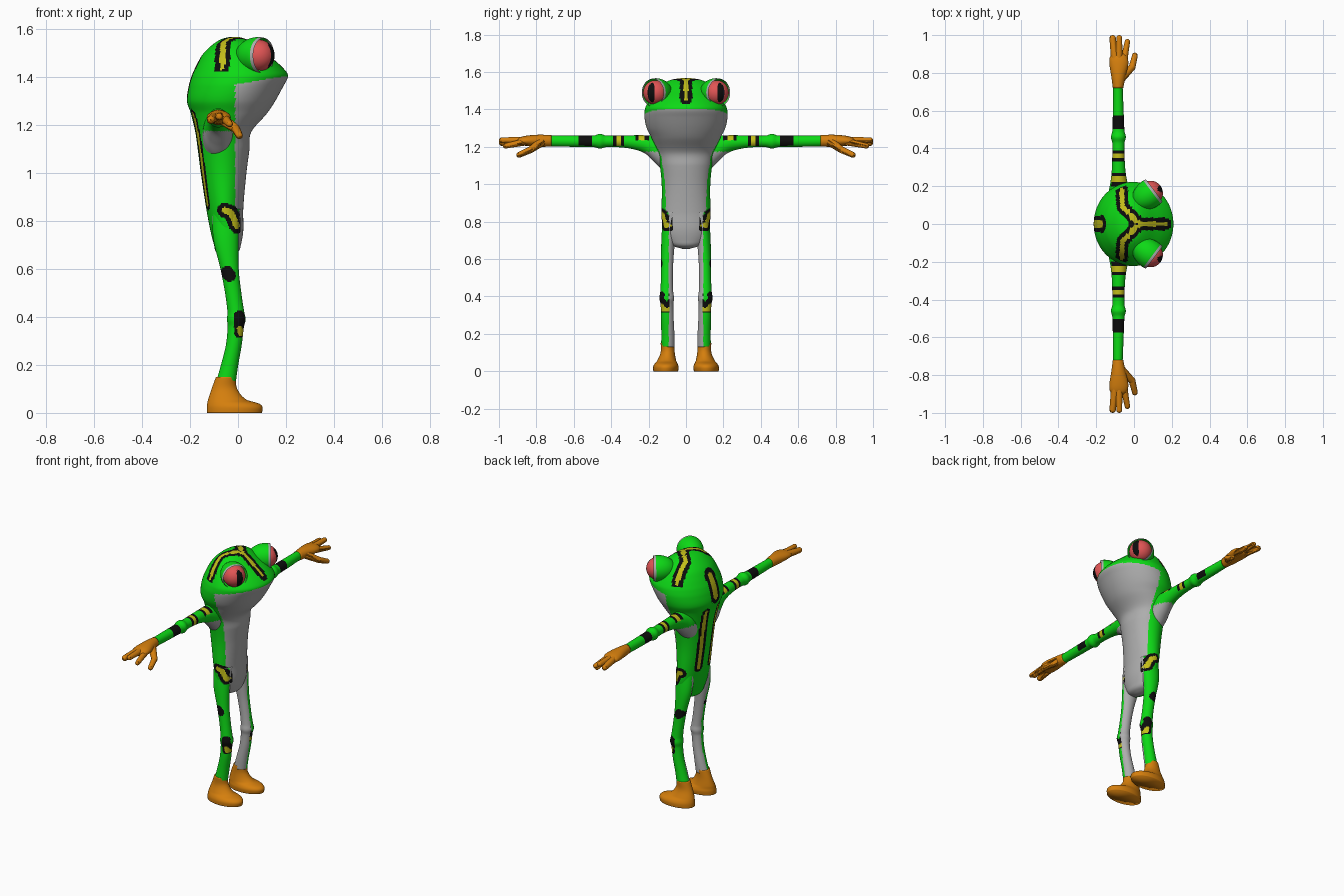
import bpy, bmesh, math
from mathutils import Vector, Matrix

if "Cube" in bpy.data.objects:
    bpy.data.objects.remove(bpy.data.objects["Cube"])

COLOURS = {
    "skin green": (0.004, 0.70, 0.008), "belly grey": (0.42, 0.42, 0.42),
    "marking black": (0.004, 0.004, 0.004), "marking yellow": (0.55, 0.52, 0.01),
    "hand orange": (0.66, 0.21, 0.004), "eye red": (0.75, 0.09, 0.09)}
MATS = []
for n, c in COLOURS.items():
    m = bpy.data.materials.new(n)
    m.diffuse_color = (*c, 1)
    m.use_nodes = True
    m.node_tree.nodes["Principled BSDF"].inputs["Base Color"].default_value = m.diffuse_color
    MATS.append(m)
GREEN, GREY, BLACK, YELLOW, ORANGE, RED = range(6)


def finish(bm, name, rule):
    """Turn a bmesh into a smooth object; rule(centre) gives the colour."""
    bmesh.ops.recalc_face_normals(bm, faces=bm.faces)
    for f in bm.faces:
        f.smooth = True
        f.material_index = rule(f.calc_center_median())
    me = bpy.data.meshes.new(name)
    bm.to_mesh(me)
    bm.free()
    for m in MATS:
        me.materials.append(m)
    ob = bpy.data.objects.new(name, me)
    bpy.context.collection.objects.link(ob)


def sample(secs, t):
    """Smooth (cubic) interpolation between cross-sections."""
    i = max(k for k in range(len(secs) - 1) if secs[k][0] <= t or k == 0)

    def slope(k, j):
        a, b = secs[max(k - 1, 0)], secs[min(k + 1, len(secs) - 1)]
        return (b[j] - a[j]) / (b[0] - a[0])
    p, q = secs[i], secs[i + 1]
    h = q[0] - p[0]
    u = (t - p[0]) / h
    return [(2*u**3 - 3*u*u + 1)*p[j] + (u**3 - 2*u*u + u)*h*slope(i, j)
            + (3*u*u - 2*u**3)*q[j] + (u**3 - u*u)*h*slope(i + 1, j) for j in range(1, 5)]


def loft(name, secs, rule, step, sides, place):
    """Oval rings (t, a0, a1, b0, b1) joined along t; place() maps to x, y, z."""
    bm = bmesh.new()
    n = int((secs[-1][0] - secs[0][0]) / step) + 1
    rings = []
    for i in range(n + 1):
        t = secs[0][0] + (secs[-1][0] - secs[0][0]) * i / n
        a0, a1, b0, b1 = sample(secs, t)
        rings.append([bm.verts.new(place((a0 + a1)/2 + (a1 - a0)/2*math.cos(w),
                                         (b0 + b1)/2 + (b1 - b0)/2*math.sin(w), t))
                      for w in (2*math.pi*k/sides for k in range(sides))])
    for r, s in zip(rings, rings[1:]):
        for k in range(sides):
            bm.faces.new((r[k], r[(k+1) % sides], s[(k+1) % sides], s[k]))
    bm.faces.new(rings[0])
    bm.faces.new(rings[-1])
    finish(bm, name, rule)


def marking(u, v, path, black, yellow):
    """Colour of a stripe painted along a 2D path, or None outside it."""
    p, d = Vector((u, v)), 9.0
    for a, b in zip(path, path[1:]):
        a, b = Vector(a), Vector(b)
        k = min(1, max(0, (p - a).dot(b - a) / (b - a).length_squared))
        d = min(d, (p - a - (b - a)*k).length)
    return YELLOW if d < yellow else BLACK if d < black else None


def first(*options):
    return next((o for o in options if o is not None), GREEN)


# Markings given as path, black half width, yellow half width
CROWN = ([(0.165, 0), (0.03, 0), (-0.06, 0.09), (-0.065, 0.18)], 0.033, 0.012)
NAPE = ([(0, 1.33), (0, 1.45)], 0.045, 0.02)
BACK = ([(0.055, 0.87), (0.055, 1.05), (0.06, 1.24)], 0.027, 0.012)
HIP = ([(-0.055, 0.845), (-0.03, 0.835), (-0.005, 0.78)], 0.031, 0.013)
THIGH = ([(-0.045, 0.585), (-0.035, 0.575)], 0.027, 0)
KNEE = ([(0.005, 0.405), (0.008, 0.335)], 0.023, 0)
KNEE_DOT = ([(0.008, 0.35), (0.012, 0.33)], 0.012, 0.012)


def body_rule(c):
    y = abs(c.y)
    if c.z > 1.425:
        m = marking(c.x, y, *CROWN)
        if m is not None:
            return m
    if c.x < -0.08:
        return first(marking(y, c.z, *NAPE), marking(y, c.z, *BACK),
                     marking(c.x, c.z, *HIP) if y > 0.07 else None)
    if y > 0.07:
        m = marking(c.x, c.z, *HIP)
        if m is not None:
            return m
    if c.z < 1.372 + 0.16*c.x and c.x > (-0.012 if c.z > 0.7 else -0.06):
        return GREY
    return GREEN


def arm_rule(c):
    y = abs(c.y)
    if y < 0.28 and c.z < 1.175:
        return GREY
    for pos, black, yellow, low in ((0.235, 0.035, 0.015, 1.235), (0.36, 0.032, 0.014, 1.205),
                                    (0.54, 0.037, 0.0, 1.205)):
        if abs(y - pos) < black and c.z > low:
            return YELLOW if abs(y - pos) < yellow else BLACK
    return GREEN


def leg_rule(c):
    y = abs(c.y)
    if y > 0.09:
        m = first(marking(c.x, c.z, *HIP), marking(c.x, c.z, *KNEE_DOT),
                  marking(c.x, c.z, *KNEE), marking(c.x, c.z, *THIGH))
        if m != GREEN:
            return m
    return GREY if y < 0.092 else GREEN


# Head and torso: z, back x, front x, half width
TORSO = [(.655, -.06, -.03, .02), (.67, -.09, 0, .07), (.70, -.10, .012, .10),
         (.76, -.115, .022, .125), (.85, -.132, .022, .13), (1.0, -.155, .035, .13),
         (1.1, -.168, .048, .14), (1.17, -.178, .055, .155), (1.25, -.197, .122, .185),
         (1.3, -.213, .155, .21), (1.36, -.206, .188, .222), (1.4, -.195, .208, .22),
         (1.42, -.187, .203, .213), (1.46, -.168, .165, .19), (1.5, -.143, .115, .16),
         (1.54, -.10, .065, .115), (1.56, -.065, .03, .075), (1.568, -.03, 0, .02)]
loft("head_and_torso", [(z, a, b, -w, w) for z, a, b, w in TORSO], body_rule,
     0.005, 128, lambda a, b, t: (a, b, t))

# Arm and palm: y, x range, z range
ARM = [(.05, -.15, -.02, 1.02, 1.26), (.13, -.145, -.02, 1.08, 1.262),
       (.17, -.135, -.025, 1.12, 1.262), (.22, -.125, -.035, 1.165, 1.262),
       (.28, -.118, -.045, 1.187, 1.262), (.36, -.115, -.05, 1.198, 1.261),
       (.43, -.115, -.05, 1.198, 1.261), (.46, -.122, -.043, 1.19, 1.27),
       (.49, -.115, -.05, 1.198, 1.261), (.6, -.112, -.055, 1.2, 1.26),
       (.73, -.11, -.06, 1.203, 1.26)]
PALM = [(.72, -.112, -.057, 1.202, 1.262), (.78, -.12, -.045, 1.2, 1.265),
        (.85, -.13, -.03, 1.205, 1.26), (.89, -.125, -.04, 1.21, 1.25),
        (.91, -.10, -.07, 1.22, 1.235)]
# Leg: z, centre x, centre y, half depth, half width
LEG = [(.13, -.05, .097, .041, .036), (.2, -.035, .097, .036, .035),
       (.28, -.018, .10, .033, .034), (.36, -.009, .102, .034, .034),
       (.39, -.007, .103, .039, .04), (.42, -.009, .103, .035, .035),
       (.5, -.02, .102, .034, .032), (.6, -.035, .10, .038, .033),
       (.72, -.05, .093, .052, .038), (.85, -.05, .075, .06, .045)]
# Foot: z, x range, y range
FOOT = [(0, -.13, .10, .042, .175), (.025, -.13, .102, .04, .175),
        (.04, -.128, .085, .045, .168), (.055, -.125, .035, .052, .155),
        (.1, -.11, -.003, .06, .136), (.15, -.092, -.01, .061, .135)]
# Fingers: start, end, start and end radius
FINGERS = [((-.098, .85, 1.233), (-.113, .983, 1.222), .022, .017),
           ((-.08, .85, 1.235), (-.078, .985, 1.235), .02, .015),
           ((-.058, .84, 1.23), (-.035, .965, 1.205), .02, .014),
           ((-.07, .77, 1.228), (-.01, .83, 1.185), .024, .018),
           ((-.01, .83, 1.185), (.005, .892, 1.157), .018, .015)]


def capsule(name, p, q, r0, r1):
    bm = bmesh.new()
    for c, r in ((p, r0), (q, r1)):
        bmesh.ops.create_uvsphere(bm, u_segments=20, v_segments=12, radius=r,
                                  matrix=Matrix.Translation(c))
    out = bmesh.ops.convex_hull(bm, input=bm.verts)
    inner = {g for g in out["geom_interior"] if isinstance(g, bmesh.types.BMVert)}
    bmesh.ops.delete(bm, geom=list(inner), context='VERTS')
    finish(bm, name, lambda c: ORANGE)


def eye(side, s):
    centre = Vector((0.087, 0.163*s, 1.490))
    look = Vector((0.8, 0.6*s, 0))
    gaze = Vector((0.92, 0.39*s, 0))
    across = Vector((-gaze.y, gaze.x, 0))
    # eyeball with upright pupil
    bm = bmesh.new()
    bmesh.ops.create_uvsphere(bm, u_segments=72, v_segments=40, radius=0.066,
                              matrix=Matrix.Translation(centre))

    def ball(c):
        d = c - centre
        oval = (d.dot(across) / 0.021)**2 + (d.z / 0.052)**2
        return BLACK if oval < 1 and d.dot(gaze) > 0 else RED
    finish(bm, "eyeball_" + side, ball)
    # eyelid: open shell stretched backwards, with a grey rim
    bm = bmesh.new()
    bmesh.ops.create_uvsphere(bm, u_segments=48, v_segments=48, radius=0.077)
    bmesh.ops.rotate(bm, verts=bm.verts, matrix=look.to_track_quat('Z', 'Y').to_matrix())
    bmesh.ops.delete(bm, geom=[f for f in bm.faces if f.calc_center_median().dot(look) > 0.024],
                     context='FACES')
    for v in bm.verts:
        back = v.co.dot(look)
        if back < 0:
            v.co += look * back * 0.4
        v.co += centre
    finish(bm, "eyelid_" + side, lambda c: GREY if (c - centre).dot(look) > 0.012 else GREEN)


for side, s in (("left", 1), ("right", -1)):
    upright = lambda a, b, t, s=s: (a, b*s, t)
    sideways = lambda a, b, t, s=s: (a, t*s, b)
    loft("arm_" + side, ARM, arm_rule, 0.006, 48, sideways)
    loft("palm_" + side, PALM, lambda c: ORANGE, 0.01, 32, sideways)
    loft("leg_" + side, [(z, x - rx, x + rx, y - ry, y + ry) for z, x, y, rx, ry in LEG],
         leg_rule, 0.006, 48, upright)
    loft("foot_" + side, FOOT, lambda c: ORANGE, 0.005, 40, upright)
    for i, (p, q, r0, r1) in enumerate(FINGERS):
        capsule(f"finger_{i + 1}_{side}", (p[0], p[1]*s, p[2]), (q[0], q[1]*s, q[2]), r0, r1)
    eye(side, s)
